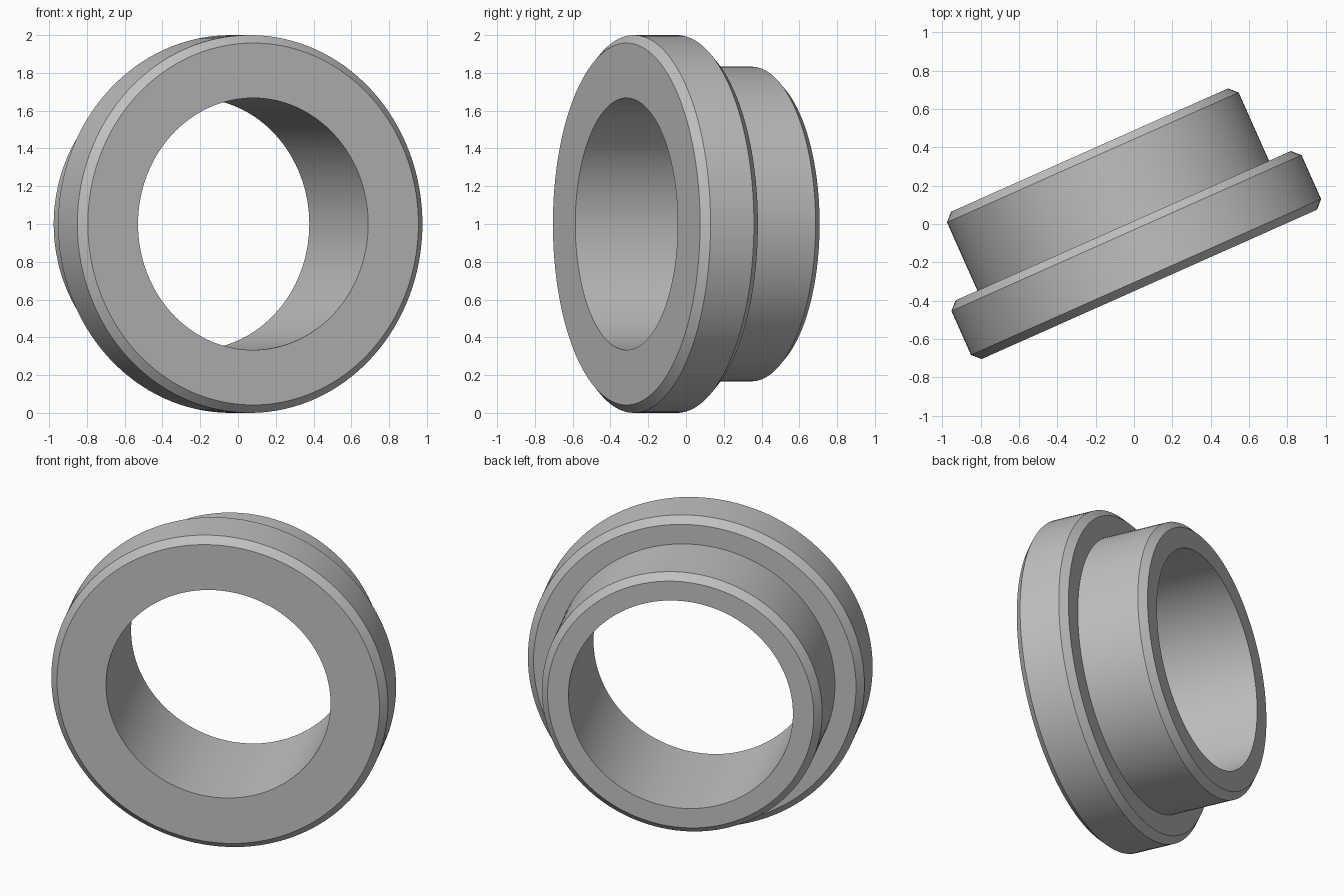
import bpy, bmesh, math
from mathutils import Matrix

cube = bpy.data.objects.get("Cube")
if cube:
    bpy.data.objects.remove(cube, do_unlink=True)

SEGMENTS = 128
BORE, SLEEVE, FLANGE = 0.667, 0.833, 1.0
FLANGE_DEPTH, DEPTH = 0.335, 0.767
CHAMFER = 0.042

grey = bpy.data.materials.new("plain grey")
grey.use_nodes = True
colour = (0.53, 0.53, 0.53, 1)
grey.diffuse_color = colour
grey.node_tree.nodes["Principled BSDF"].inputs["Base Color"].default_value = colour

# Closed cross-section (radius, distance along the axis)
profile = [
    (BORE, 0), (FLANGE - CHAMFER, 0), (FLANGE, CHAMFER),
    (FLANGE, FLANGE_DEPTH - CHAMFER), (FLANGE - CHAMFER, FLANGE_DEPTH),
    (SLEEVE, FLANGE_DEPTH), (SLEEVE, DEPTH - CHAMFER),
    (SLEEVE - CHAMFER, DEPTH), (BORE, DEPTH),
]

# Flanged bushing: sweep the section around the y axis
bm = bmesh.new()
rings = []
for i in range(SEGMENTS):
    a = math.tau * i / SEGMENTS
    rings.append([bm.verts.new((r * math.cos(a), y, r * math.sin(a))) for r, y in profile])
for i, ring in enumerate(rings):
    following = rings[(i + 1) % SEGMENTS]
    for j in range(len(profile)):
        k = (j + 1) % len(profile)
        bm.faces.new((ring[j], ring[k], following[k], following[j]))
bmesh.ops.recalc_face_normals(bm, faces=bm.faces)

# Turn it about the vertical and stand it on the ground
bm.transform(Matrix.Translation((0.08, -0.315, FLANGE)) @ Matrix.Rotation(math.radians(24), 4, "Z"))

mesh = bpy.data.meshes.new("flanged_bushing")
bm.to_mesh(mesh)
bm.free()
mesh.materials.append(grey)
bushing = bpy.data.objects.new("flanged_bushing", mesh)
bpy.context.collection.objects.link(bushing)

bpy.ops.object.select_all(action="DESELECT")
bushing.select_set(True)
bpy.context.view_layer.objects.active = bushing
bpy.ops.object.shade_smooth_by_angle(angle=math.radians(30))
